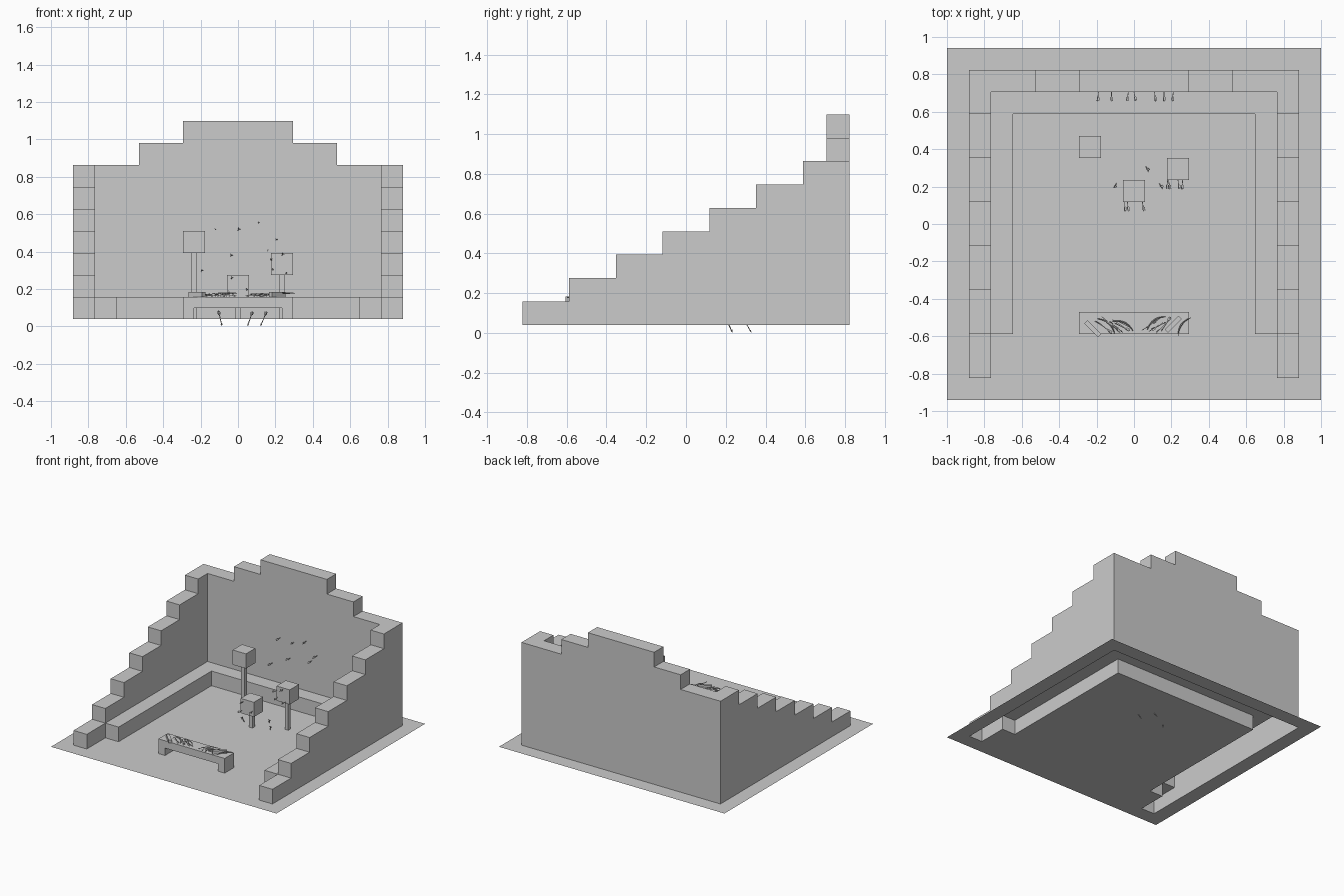
import bpy, bmesh, random
from math import pi, sin, cos, radians, floor
from mathutils import Vector, Matrix

if "Cube" in bpy.data.objects:
    bpy.data.objects.remove(bpy.data.objects["Cube"], do_unlink=True)

random.seed(4)
U = 2 / 17          # building block size
Z0 = 0.04           # floor level

grey = bpy.data.materials.new("stone_grey")
grey.use_nodes = True
COLOUR = (0.6, 0.6, 0.6, 1)
grey.diffuse_color = COLOUR
grey.node_tree.nodes["Principled BSDF"].inputs["Base Color"].default_value = COLOUR


def link(name, bm):
    mesh = bpy.data.meshes.new(name)
    bm.to_mesh(mesh)
    bm.free()
    mesh.materials.append(grey)
    obj = bpy.data.objects.new(name, mesh)
    bpy.context.collection.objects.link(obj)
    return obj


def add_box(bm, lo, hi):
    lo, hi = Vector(lo), Vector(hi)
    mat = Matrix.Translation((lo + hi) / 2) @ Matrix.Diagonal((*(hi - lo), 1))
    bmesh.ops.create_cube(bm, size=1, matrix=mat)


# Stepped hollow shell and ground, laid out on the block grid
def height(x, y):
    ax = abs(x)
    if ax > 7.5 or abs(y) > 7:
        return 0
    if ax > 6.5:
        return floor((y + 7) / 2) + 1
    if y > 6:
        return 9 if ax < 2.5 else 8 if ax < 4.5 else 7
    return 1 if y > 5 or (ax > 5.5 and y > -5) else 0


def shell(name, wanted):
    bm = bmesh.new()

    def quad(points):
        bm.faces.new([bm.verts.new((x * U, y * U, Z0 + z * U)) for x, y, z in points])

    for i in range(17):
        for j in range(16):
            x, y = i - 8, j - 7.5
            h = height(x, y)
            if not wanted(h):
                continue
            ring = [(x + a, y + b) for a, b in ((-.5, -.5), (.5, -.5), (.5, .5), (-.5, .5))]
            quad([(*c, h) for c in ring])
            for k, (dx, dy) in enumerate(((0, -1), (1, 0), (0, 1), (-1, 0))):
                low = height(x + dx, y + dy)
                if h > low:
                    a, b = ring[k], ring[(k + 1) % 4]
                    quad([(*a, low), (*b, low), (*b, h), (*a, h)])
    bmesh.ops.remove_doubles(bm, verts=bm.verts, dist=0.0001)
    bmesh.ops.dissolve_limit(bm, angle_limit=0.01, verts=bm.verts, edges=bm.edges)
    link(name, bm)


shell("ground", lambda h: h == 0)
shell("stepped_walls", lambda h: h > 0)

# Bench with two end legs
bm = bmesh.new()
add_box(bm, (-2.5 * U, -5 * U, Z0 + U / 2), (2.5 * U, -4 * U, Z0 + U))
for s in (-1, 1):
    x0, x1 = sorted((s * 2 * U, s * 2.5 * U))
    add_box(bm, (x0, -5 * U, Z0), (x1, -4 * U, Z0 + U / 2))
link("bench", bm)

# Target blocks on posts: x, y and height in blocks
for side, x, y, z in (("right", -2, 3.5, 3), ("left", 2, 2.5, 2), ("middle", 0, 1.5, 1)):
    bm = bmesh.new()
    add_box(bm, ((x - .5) * U, (y - .5) * U, Z0 + z * U),
            ((x + .5) * U, (y + .5) * U, Z0 + (z + 1) * U))
    link(side + "_target", bm)
    bm = bmesh.new()
    w = U / 8
    add_box(bm, (x * U - w, y * U - w, Z0), (x * U + w, y * U + w, Z0 + z * U))
    link(side + "_target_post", bm)

# Arrow: tip at the origin, tail up +z
LENGTH = 0.095
bm = bmesh.new()
bmesh.ops.create_cone(bm, segments=6, radius1=.0022, radius2=.0022, depth=LENGTH - .01,
                      cap_ends=True, matrix=Matrix.Translation((0, 0, LENGTH / 2 + .005)))
bmesh.ops.create_cone(bm, segments=6, radius1=0, radius2=.005, depth=.015,
                      cap_ends=True, matrix=Matrix.Translation((0, 0, .0075)))
for k in range(3):
    c, s = cos(k * 2 * pi / 3), sin(k * 2 * pi / 3)
    fin = [(0, -.028), (.009, -.02), (.009, -.002), (0, -.007)]
    bm.faces.new([bm.verts.new((r * c, r * s, LENGTH + z)) for r, z in fin])
arrow_mesh = None


def arrow(name, tip, tail):
    """Place an arrow with its tip at a point, tail toward a direction."""
    global arrow_mesh
    if arrow_mesh is None:
        obj = link(name, bm)
        arrow_mesh = obj.data
    else:
        obj = bpy.data.objects.new(name, arrow_mesh)
        bpy.context.collection.objects.link(obj)
    rot = Vector(tail).to_track_quat('Z', 'Y').to_matrix().to_4x4()
    obj.matrix_world = Matrix.Translation(tip) @ rot


def stuck(name, y, spots):
    for x, z in spots:
        d = Vector((random.uniform(-.2, .2), -1, random.uniform(-.1, .2))).normalized()
        arrow(name, Vector((x, y, z)) - d * .045, d)


stuck("wall_arrow", 6 * U, [(-.19, .3), (-.12, .52), (-.03, .38), (0, .515),
                            (.11, .555), (.16, .41), (.21, .465)])
stuck("left_target_arrow", 2 * U, [(.18, .355), (.235, .38), (.185, .305), (.26, .285)])
stuck("middle_target_arrow", U, [(-.035, .255), (.045, .2), (-.05, .18)])

# Arrows driven through the floor
for tip, tail in (((-.085, .235, 0), (-.02, -.04, .085)), ((.05, .33, 0), (.03, -.05, .085)),
                  ((.12, .235, 0), (.035, -.045, .085))):
    arrow("floor_arrow", tip, tail)

# Loose arrows on the bench
TOP = Z0 + U
for count, x0, x1, angle in ((9, -.17, -.05, -32), (6, .08, .17, 42)):
    for k in range(count):
        a = radians(angle + random.uniform(-16, 16))
        d = Vector((cos(a), sin(a), 0)) * random.choice((-1, 1))
        mid = Vector((x0 + (x1 - x0) * k / (count - 1), -.535 + random.uniform(-.02, .02),
                      TOP + .006 + .008 * (k % 2)))
        arrow("bench_arrow", mid - d * LENGTH / 2, d)

# Quivers lying on the bench
for side, x, y, angle in (("right", -.22, -.56, -45), ("left", .21, -.535, 45)):
    bm = bmesh.new()
    add_box(bm, (-.052, -.012, 0), (.052, .012, .025))
    obj = link(side + "_quiver", bm)
    obj.matrix_world = Matrix.Translation((x, y, TOP)) @ Matrix.Rotation(radians(angle), 4, 'Z')

# Curved bows lying on the bench
for x, y, angle, z in ((-.15, -.545, -40, .012), (-.06, -.545, -25, .02),
                       (.12, -.53, 35, .015), (.27, -.55, 55, .02)):
    bm = bmesh.new()
    rings = []
    for k in range(9):
        t = k / 4 - 1
        r = .0045 - .0025 * abs(t)
        rings.append([bm.verts.new((.06 * t, .02 * (1 - t * t) + r * cos(q * pi / 2),
                                    r * sin(q * pi / 2))) for q in range(4)])
    for a, b in zip(rings, rings[1:]):
        for q in range(4):
            bm.faces.new((a[q], a[(q + 1) % 4], b[(q + 1) % 4], b[q]))
    bm.faces.new(rings[0])
    bm.faces.new(rings[-1])
    bmesh.ops.recalc_face_normals(bm, faces=bm.faces)
    obj = link("bow", bm)
    obj.matrix_world = (Matrix.Translation((x, y, TOP + z))
                        @ Matrix.Rotation(radians(angle), 4, 'Z'))
